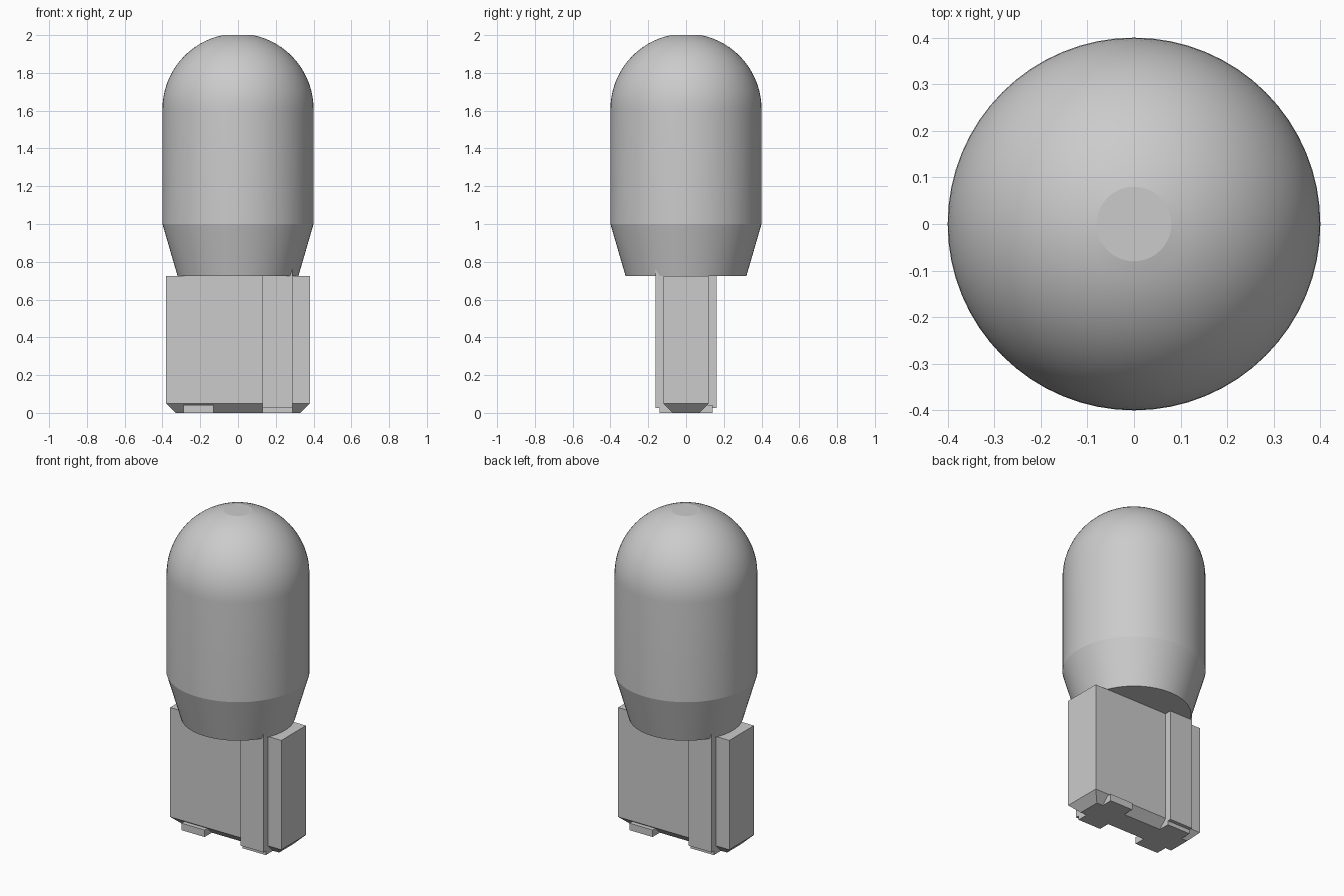
import bpy, bmesh, math

cube = bpy.data.objects.get("Cube")
if cube:
    bpy.data.objects.remove(cube, do_unlink=True)

# One plain grey for the whole lamp
grey = bpy.data.materials.new("plain_grey")
grey.use_nodes = True
colour = (0.6, 0.6, 0.6, 1)
grey.diffuse_color = colour
grey.node_tree.nodes["Principled BSDF"].inputs["Base Color"].default_value = colour


def finish(bm, name):
    bmesh.ops.recalc_face_normals(bm, faces=bm.faces)
    mesh = bpy.data.meshes.new(name)
    bm.to_mesh(mesh)
    bm.free()
    mesh.materials.append(grey)
    obj = bpy.data.objects.new(name, mesh)
    bpy.context.collection.objects.link(obj)
    return obj


def box(name, x, y, z, chamfer=0):
    """Box between (low, high) ranges, optionally tapered inward at the foot."""
    bm = bmesh.new()
    bmesh.ops.create_cube(bm, size=1)
    for v in bm.verts:
        v.co = [r[0] if c < 0 else r[1] for c, r in zip(v.co, (x, y, z))]
    if chamfer:
        foot = [f for f in bm.faces if f.normal.z < -0.5]
        low = bmesh.ops.extrude_face_region(bm, geom=foot)["geom"]
        bmesh.ops.delete(bm, geom=foot, context="FACES_ONLY")
        for v in (g for g in low if isinstance(g, bmesh.types.BMVert)):
            v.co.x -= math.copysign(chamfer, v.co.x)
            v.co.y -= math.copysign(chamfer, v.co.y)
            v.co.z -= chamfer
    return finish(bm, name)


# Glass bulb: tapered neck, straight wall and dome with a small flat tip
SEGMENTS, RINGS = 64, 16
TIP, RADIUS = 0.08, 0.4
start = math.asin(TIP / RADIUS)
centre = 2 - RADIUS * math.cos(start)
profile = [(0.32, 0.725), (RADIUS, 1.0)]
for i in range(RINGS + 1):
    a = math.pi / 2 + (start - math.pi / 2) * i / RINGS
    profile.append((RADIUS * math.sin(a), centre + RADIUS * math.cos(a)))

bm = bmesh.new()
rings = [[bm.verts.new((r * math.cos(t), r * math.sin(t), z))
          for t in (2 * math.pi * k / SEGMENTS for k in range(SEGMENTS))]
         for r, z in profile]
for a, b in zip(rings, rings[1:]):
    for k in range(SEGMENTS):
        n = (k + 1) % SEGMENTS
        bm.faces.new((a[k], a[n], b[n], b[k]))
bm.faces.new(rings[0])
bm.faces.new(rings[-1])
bulb = finish(bm, "bulb")
bpy.ops.object.select_all(action="DESELECT")
bulb.select_set(True)
bpy.context.view_layer.objects.active = bulb
bpy.ops.object.shade_smooth_by_angle(angle=math.radians(12))

# Flat wedge base with a chamfered foot
box("wedge_base", (-0.38, 0.38), (-0.12, 0.12), (0.05, 0.725), chamfer=0.05)

# Contacts: a strip up one face, wrapped under the foot to a tab on the other
for side, s in (("left", 1), ("right", -1)):
    x = sorted((0.13 * s, 0.288 * s))
    box(side + "_contact_strip", x, sorted((-0.162 * s, -0.1 * s)), (0.025, 0.78))
    box(side + "_contact_wrap", x, (-0.14, 0.14), (0, 0.043))
